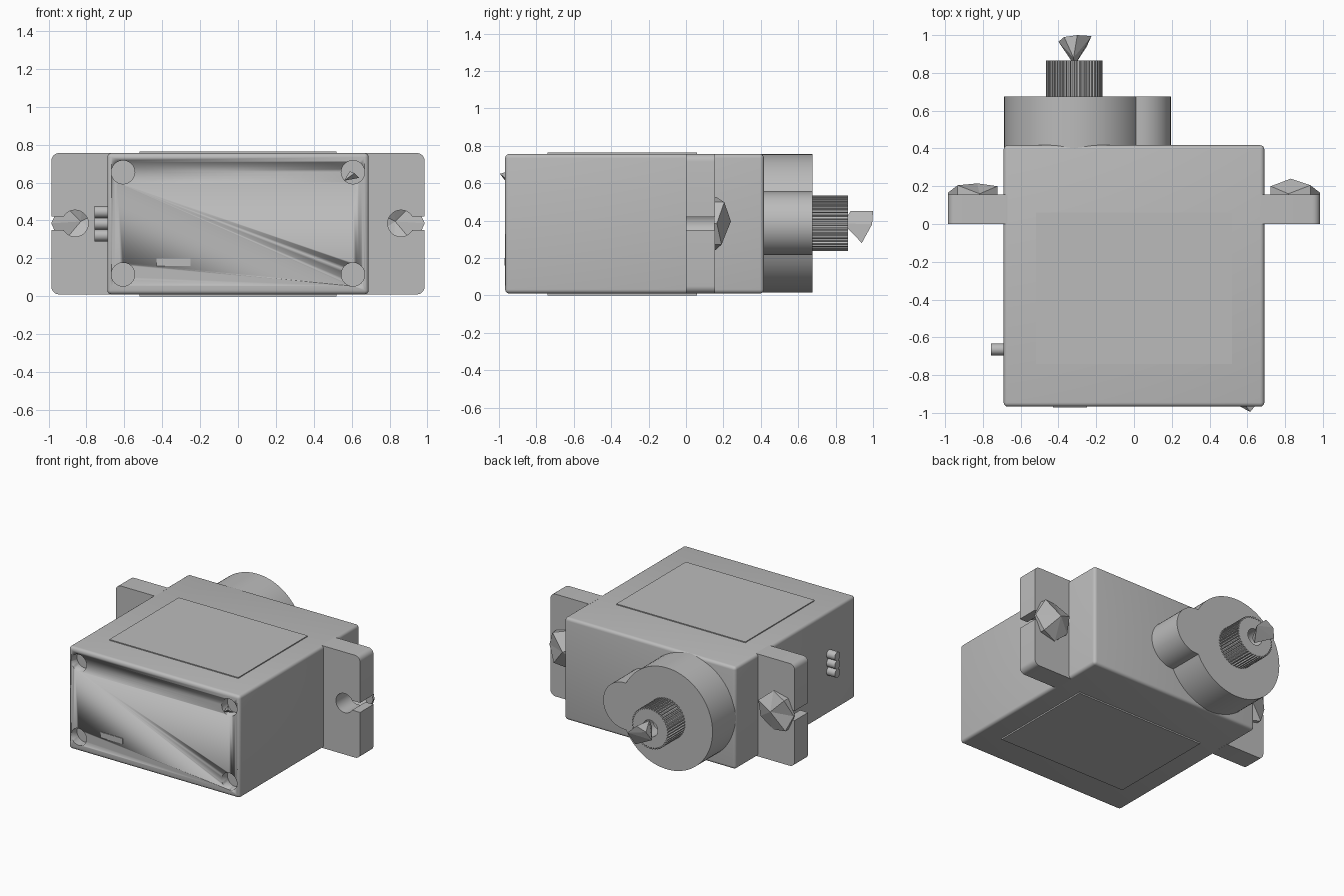
import bpy, bmesh, math
from math import sin, cos, pi, radians

if "Cube" in bpy.data.objects:
    bpy.data.objects.remove(bpy.data.objects["Cube"])

grey = bpy.data.materials.new("plain grey")
grey.diffuse_color = (0.5, 0.5, 0.5, 1)
grey.use_nodes = True
grey.node_tree.nodes["Principled BSDF"].inputs["Base Color"].default_value = grey.diffuse_color
ZC = 0.385          # height of the servo axis
AX = -0.317         # x of the output shaft


def finish(name, bm, smooth=False):
    bmesh.ops.recalc_face_normals(bm, faces=bm.faces[:])
    me = bpy.data.meshes.new(name)
    bm.to_mesh(me)
    bm.free()
    me.materials.append(grey)
    ob = bpy.data.objects.new(name, me)
    bpy.context.collection.objects.link(ob)
    if smooth:
        bpy.ops.object.select_all(action='DESELECT')
        bpy.context.view_layer.objects.active = ob
        ob.select_set(True)
        bpy.ops.object.shade_smooth_by_angle(angle=radians(35))
    return ob


def arc(cx, cz, r, a0, a1, n):
    return [(cx + r * cos(radians(a0 + (a1 - a0) * i / n)),
             cz + r * sin(radians(a0 + (a1 - a0) * i / n))) for i in range(n + 1)]


def prism(name, pts, y0, y1, smooth=True):
    """Extrude an x-z outline along y."""
    bm = bmesh.new()
    f = bm.faces.new([bm.verts.new((x, y0, z)) for x, z in pts])
    ext = bmesh.ops.extrude_face_region(bm, geom=[f])
    for v in ext['geom']:
        if isinstance(v, bmesh.types.BMVert):
            v.co.y = y1
    return finish(name, bm, smooth)


def box(name, lo, hi, bevel=0.0):
    bm = bmesh.new()
    bmesh.ops.create_cube(bm, size=1)
    for v in bm.verts:
        v.co = [(a + b) / 2 + c * (b - a) for a, b, c in zip(lo, hi, v.co)]
    if bevel:
        bmesh.ops.bevel(bm, geom=bm.edges[:], offset=bevel, segments=4,
                        profile=0.5, affect='EDGES')
    return finish(name, bm, bevel > 0)


def hull(name, pts):
    bm = bmesh.new()
    for p in pts:
        bm.verts.new(p)
    bmesh.ops.convex_hull(bm, input=bm.verts[:])
    return finish(name, bm)


def cut(ob, cutter):
    m = ob.modifiers.new("cut", 'BOOLEAN')
    m.operation = 'DIFFERENCE'
    m.solver = 'EXACT'
    m.object = cutter
    bpy.ops.object.select_all(action='DESELECT')
    bpy.context.view_layer.objects.active = ob
    ob.select_set(True)
    bpy.ops.object.modifier_apply(modifier=m.name)
    bpy.data.objects.remove(cutter)


# main case with four screw wells in the front cover
case = box("case", (-0.69, -0.967, 0.01), (0.69, 0.417, 0.756), 0.022)
for sx in (-1, 1):
    for z in (0.115, 0.655):
        well = prism("well_cutter", arc(0.607 * sx, z, 0.062, 0, 345, 23), -1.1, -0.90)
        well.hide_render = True
        cut(case, well)

# label panels above and below, small plate on the front cover
box("top_label", (-0.52, -0.74, 0.75), (0.52, 0.06, 0.763))
box("bottom_label", (-0.52, -0.74, 0.0), (0.52, 0.06, 0.015))
box("front_plate", (-0.43, -0.971, 0.16), (-0.25, -0.96, 0.20))

# mounting ears with keyhole slots, and the faceted screw caps behind them
ear = ([(0.67, 0.01)] + arc(0.945, 0.05, 0.04, -90, 0, 6) + [(0.985, 0.35)]
       + arc(0.86, ZC, 0.07, -30, -330, 24)
       + [(0.985, 0.42)] + arc(0.945, 0.716, 0.04, 0, 90, 6) + [(0.67, 0.756)])
rim_y = (0.165, 0.205, 0.16, 0.20, 0.175, 0.16, 0.19)
for s, side, top in ((-1, "left", 0.215), (1, "right", 0.24)):
    prism(side + "_ear", [(s * x, z) for x, z in ear], 0.0, 0.155)
    bm = bmesh.new()
    tip = bm.verts.new((0.83 * s, top, ZC + 0.01))
    ring = [bm.verts.new((s * (0.848 + 0.138 * cos(2 * pi * i / 7)),
                          min(y, top), ZC + 0.145 * sin(2 * pi * i / 7)))
            for i, y in enumerate(rim_y)]
    base = [bm.verts.new((v.co.x, 0.15, v.co.z)) for v in ring]
    for i in range(7):
        j = (i + 1) % 7
        bm.faces.new((tip, ring[i], ring[j]))
        bm.faces.new((ring[i], base[i], base[j], ring[j]))
    finish(side + "_screw_cap", bm)

# gearbox tower: large round housing joined to a small one
prism("gear_tower", arc(AX, ZC, 0.37, 27.4, 332.6, 64)
      + arc(0.025, ZC, 0.17, -90, 90, 24), 0.40, 0.675)

# toothed output shaft with a hole in its end
teeth = 44
outline = []
for i in range(teeth):
    for k, r in ((0, 0.149), (0.4, 0.149), (0.5, 0.138), (0.9, 0.138)):
        a = 2 * pi * (i + k) / teeth
        outline.append((AX + r * cos(a), ZC + r * sin(a)))
shaft = prism("output_shaft", outline, 0.66, 0.865, False)
bore = prism("bore_cutter", arc(AX, ZC, 0.06, 0, 345, 23), 0.75, 1.0)
bore.hide_render = True
cut(shaft, bore)

# faceted chip standing in the shaft hole, and a sliver at a front well
hull("shaft_screw", [(-0.315, 0.84, 0.385), (-0.40, 0.965, 0.36), (-0.37, 0.99, 0.42),
                     (-0.30, 1.0, 0.45), (-0.225, 0.995, 0.38), (-0.25, 0.94, 0.28),
                     (-0.32, 0.88, 0.45)])
hull("well_sliver", [(0.56, -0.965, 0.61), (0.64, -0.965, 0.625),
                     (0.615, -0.995, 0.65), (0.59, -0.96, 0.66)])

# three cable stubs on the left side
for i in range(3):
    bm = bmesh.new()
    bmesh.ops.create_cone(bm, cap_ends=True, segments=20, radius1=0.031,
                          radius2=0.031, depth=0.085)
    for v in bm.verts:
        x, y, z = v.co
        v.co = (-0.7145 + z, -0.664 + x, 0.321 + 0.062 * i + y)
    finish("cable_stub_%d" % (i + 1), bm, True)
